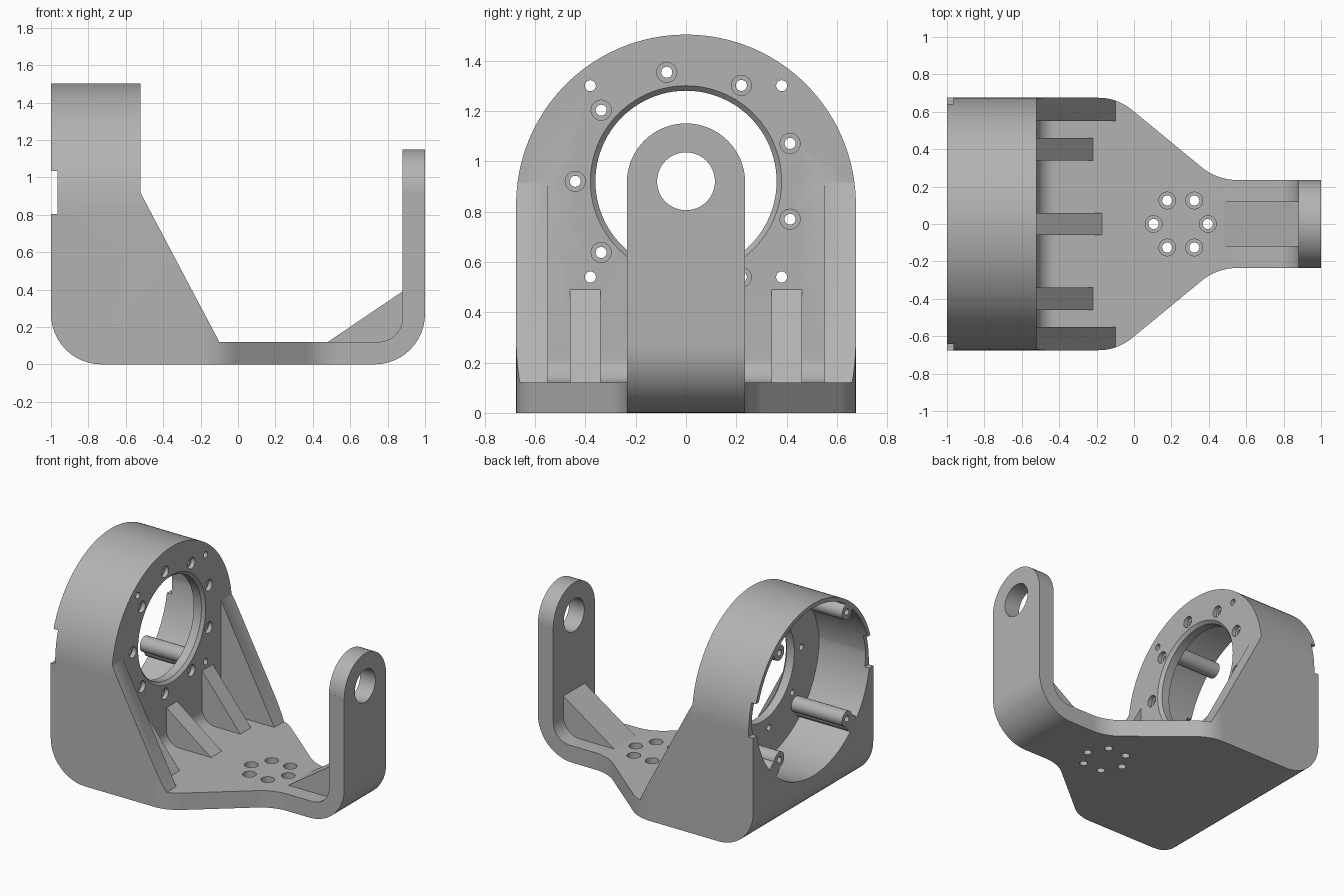
import bpy, bmesh
from math import sin, cos, tan, pi, radians
from mathutils import Vector

if "Cube" in bpy.data.objects:
    bpy.data.objects.remove(bpy.data.objects["Cube"], do_unlink=True)

grey = bpy.data.materials.new("plain_grey")
grey.use_nodes = True
grey.diffuse_color = (0.45, 0.45, 0.45, 1)
grey.node_tree.nodes["Principled BSDF"].inputs["Base Color"].default_value = grey.diffuse_color

# Places a 2D profile point on the plane across the given axis
PLACE = {"x": lambda p, d: (d, p[0], p[1]),
         "y": lambda p, d: (p[0], d, p[1]),
         "z": lambda p, d: (p[0], p[1], d)}


def loft(name, axis, start, end, low, high):
    """Solid between two matching profiles at two depths along an axis."""
    bm = bmesh.new()
    a = [bm.verts.new(PLACE[axis](p, low)) for p in start]
    b = [bm.verts.new(PLACE[axis](p, high)) for p in end]
    bm.faces.new(a)
    bm.faces.new(b)
    for i in range(len(a)):
        j = (i + 1) % len(a)
        bm.faces.new((a[i], a[j], b[j], b[i]))
    bmesh.ops.recalc_face_normals(bm, faces=bm.faces)
    mesh = bpy.data.meshes.new(name)
    bm.to_mesh(mesh)
    bm.free()
    mesh.materials.append(grey)
    ob = bpy.data.objects.new(name, mesh)
    bpy.context.collection.objects.link(ob)
    return ob


def prism(name, axis, pts, low, high):
    return loft(name, axis, pts, pts, low, high)


def circle(c, r, n=32):
    return [(c[0] + r * cos(2 * pi * i / n), c[1] + r * sin(2 * pi * i / n)) for i in range(n)]


def rod(axis, c, r, low, high, n=32, r2=None):
    return loft("rod", axis, circle(c, r, n), circle(c, r2 or r, n), low, high)


def arch(r, centre, bottom, n=64):
    arc = [(r * cos(pi * i / n), centre + r * sin(pi * i / n)) for i in range(n + 1)]
    return [(-r, bottom), (r, bottom)] + arc


def rounded(corners, n=12):
    """Polygon whose corners (x, y, radius) are filleted."""
    out = []
    for i, (x, y, r) in enumerate(corners):
        p = Vector((x, y))
        if not r:
            out.append((x, y))
            continue
        u = (Vector(corners[i - 1][:2]) - p).normalized()
        v = (Vector(corners[(i + 1) % len(corners)][:2]) - p).normalized()
        half = u.angle(v) / 2
        centre = p + (u + v).normalized() * (r / sin(half))
        s, e = p + u * (r / tan(half)) - centre, p + v * (r / tan(half)) - centre
        sweep = s.angle(e)
        for k in range(n + 1):
            t = k / n
            q = centre + (s * sin((1 - t) * sweep) + e * sin(t * sweep)) / sin(sweep)
            out.append(tuple(q))
    return out


def combine(target, tool, operation):
    """Apply a boolean and discard the tool."""
    mod = target.modifiers.new("boolean", "BOOLEAN")
    mod.operation, mod.solver, mod.object = operation, "EXACT", tool
    bpy.context.view_layer.objects.active = target
    bpy.ops.object.modifier_apply(modifier=mod.name)
    bpy.data.objects.remove(tool, do_unlink=True)


AXIS = 0.92              # height of the shared bore axis
FACE, BACK = -0.52, -1   # housing front and rear planes

# Side profile: housing block, floor and upright arm
bracket = prism("bracket", "y", rounded([
    (BACK, 0, 0.27), (1, 0, 0.27), (1, AXIS, 0), (0.88, AXIS, 0), (0.88, 0.12, 0.13),
    (FACE, 0.12, 0.1), (FACE, 1.6, 0), (BACK, 1.6, 0)]), -0.8, 0.8)

# Side walls and stiffening ribs: y range, top height, foot position
for y0, y1, top, foot in ((0.55, 0.8, 0.915, -0.1), (-0.8, -0.55, 0.915, -0.1),
                          (0.34, 0.46, 0.49, -0.22), (-0.46, -0.34, 0.49, -0.22),
                          (-0.06, 0.06, 0.38, -0.17)):
    rib = [(FACE, top), (foot, 0.12), (foot, 0.1), (-0.56, 0.1), (-0.56, top)]
    combine(bracket, prism("rib", "y", rib, y0, y1), "UNION")

# Trim to the plan outline and the arched end outline
side = [(-1.1, 0.675, 0), (-0.09, 0.675, 0.28), (0.445, 0.235, 0.3), (1.1, 0.235, 0)]
outline = rounded(side + [(x, -y, r) for x, y, r in reversed(side)])
combine(bracket, prism("outline", "z", outline, -0.2, 1.8), "INTERSECT")
combine(bracket, prism("arch", "x", arch(0.675, 0.828, -0.2, 96), -1.2, 1.2), "INTERSECT")

# Rounded arm head and arm gusset
combine(bracket, prism("arm_head", "x", arch(0.235, AXIS - 0.005, 0.6), 0.88, 1), "UNION")
gusset = [(0.48, 0.12), (0.88, 0.39), (0.9, 0.39), (0.9, 0.1), (0.48, 0.1)]
combine(bracket, prism("gusset", "y", gusset, -0.12, 0.12), "UNION")

# Rear cavity, leaving four screw bosses against the wall
cavity = rod("x", (0, AXIS), 0.64, -1.1, -0.6, 96)
combine(cavity, rod("x", (0, 0.828), 0.645, -1.2, -0.5, 96), "INTERSECT")
bosses = [(sy * 0.38, sz * 0.38) for sy in (-1, 1) for sz in (-1, 1)]
for y, z in bosses:
    for k in (1, 1.13):
        combine(cavity, rod("x", (y * k, AXIS + z * k), 0.055, -1.2, -0.5), "DIFFERENCE")
combine(bracket, cavity, "DIFFERENCE")

# Main bore with eased front edge, and arm hole
cutters = [rod("x", (0, AXIS), 0.36, -0.7, -0.4, 96),
           rod("x", (0, AXIS), 0.355, -0.545, -0.515, 96, 0.385),
           rod("x", (0, AXIS), 0.115, 0.8, 1.1, 48)]

# Boss screw holes
for y, z in bosses:
    cutters.append(rod("x", (y, AXIS + z), 0.022, -1.1, -0.4, 20))

# Ring of nine counterbored holes in the housing face
for i in range(9):
    a = radians(20 + 40 * i)
    c = (0.44 * cos(a), AXIS + 0.44 * sin(a))
    cutters += [rod("x", c, 0.022, -0.7, -0.4, 20), rod("x", c, 0.04, -0.55, -0.4, 24)]

# Ring of six counterbored holes in the floor
for i in range(6):
    a = radians(60 * i)
    c = (0.25 + 0.145 * cos(a), 0.145 * sin(a))
    cutters += [rod("z", c, 0.027, -0.1, 0.3, 20), rod("z", c, 0.045, 0.06, 0.3, 24)]

# Notches through the rear rim on both sides
cutters.append(prism("notch", "y", [(-1.1, 0.805), (-0.965, 0.805),
                                    (-0.965, 1.035), (-1.1, 1.035)], -0.8, 0.8))
for tool in cutters:
    combine(bracket, tool, "DIFFERENCE")

# Smooth the curved faces, keep the edges crisp
for ob in bpy.context.selected_objects:
    ob.select_set(False)
bracket.select_set(True)
bpy.context.view_layer.objects.active = bracket
bpy.ops.object.shade_smooth_by_angle(angle=radians(30))
